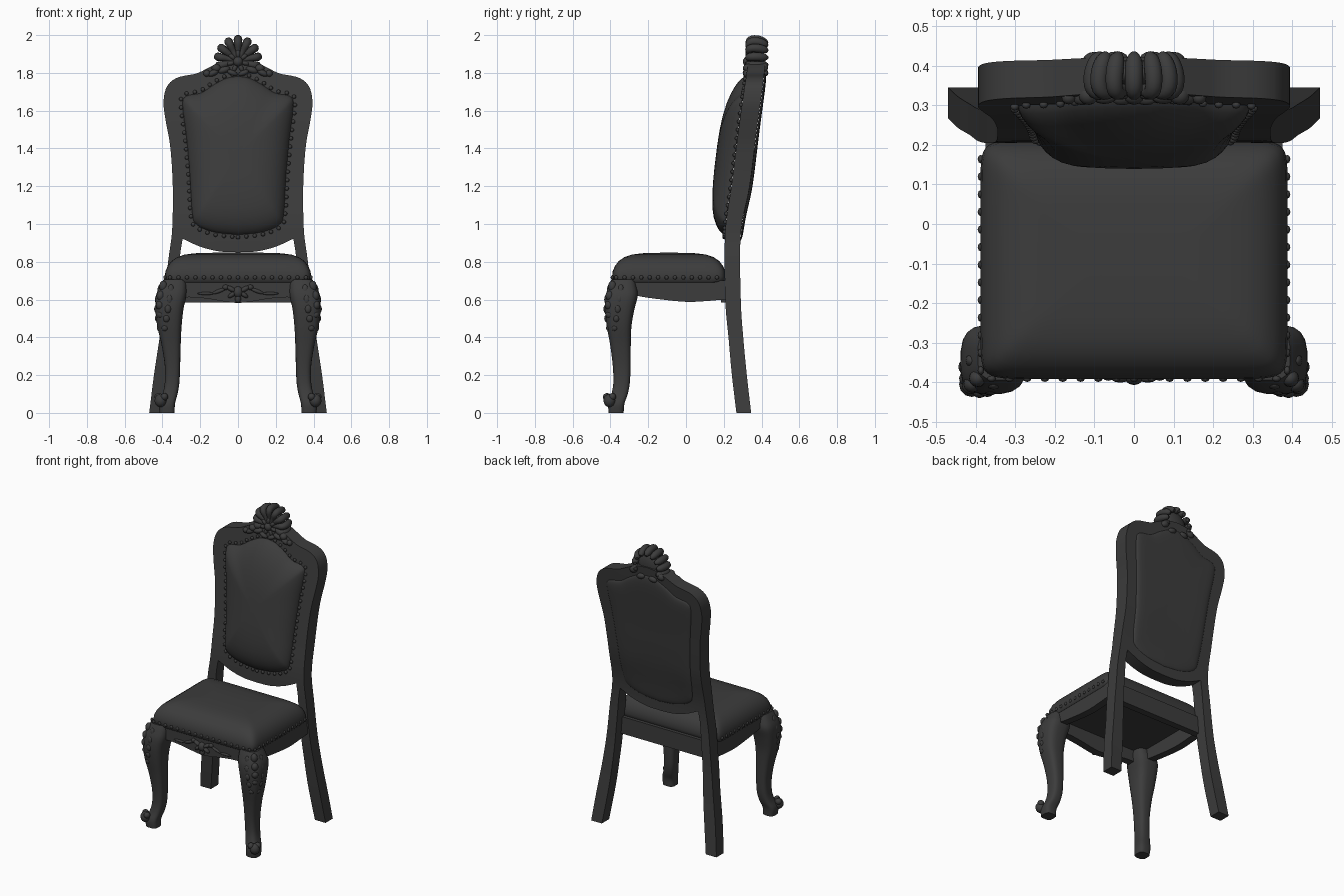
import bpy, bmesh, math
from mathutils import Vector, Matrix

if "Cube" in bpy.data.objects:
    bpy.data.objects.remove(bpy.data.objects["Cube"])

dark = bpy.data.materials.new("dark_finish")
dark.diffuse_color = (0.045, 0.045, 0.045, 1)
dark.use_nodes = True
dark.node_tree.nodes["Principled BSDF"].inputs["Base Color"].default_value = dark.diffuse_color


def finish(name, bm, angle=40):
    bmesh.ops.recalc_face_normals(bm, faces=bm.faces)
    me = bpy.data.meshes.new(name)
    bm.to_mesh(me)
    bm.free()
    ob = bpy.data.objects.new(name, me)
    bpy.context.collection.objects.link(ob)
    me.materials.append(dark)
    bpy.ops.object.select_all(action='DESELECT')
    ob.select_set(True)
    bpy.context.view_layer.objects.active = ob
    bpy.ops.object.shade_smooth_by_angle(angle=math.radians(angle))
    return ob


def spline(pts, n=5):
    """Catmull-Rom through the points."""
    p = [Vector(q) for q in pts]
    p = [2 * p[0] - p[1]] + p + [2 * p[-1] - p[-2]]
    out = []
    for a, b, c, d in zip(p, p[1:], p[2:], p[3:]):
        for i in range(n):
            t = i / n
            out.append(0.5 * (2 * b + (c - a) * t + (2 * a - 5 * b + 4 * c - d) * t * t
                              + (3 * b - a - 3 * c + d) * t ** 3))
    return out + [p[-2]]


def curve_fn(pts):
    s = spline(pts, 8)

    def f(z):
        for a, b in zip(s, s[1:]):
            if z <= b[0]:
                return a[1] + (b[1] - a[1]) * (z - a[0]) / (b[0] - a[0])
        return s[-1][1]
    return f


def mirrored(half):
    """Closed outline from a half running from x=0 round to x=0."""
    return [tuple(p) for p in half] + [(-p[0], p[1]) for p in reversed(half[1:-1])]


def prism(name, outline, place, cuts=()):
    """Extrude a (u, v) outline over w=0..1, slice it, then place it in space."""
    bm = bmesh.new()
    f = bm.faces.new([bm.verts.new((u, 0, v)) for u, v in outline])
    ext = bmesh.ops.extrude_face_region(bm, geom=[f], use_keep_orig=True)
    for v in ext['geom']:
        if isinstance(v, bmesh.types.BMVert):
            v.co.y = 1
    bmesh.ops.triangulate(bm, faces=bm.faces)
    for z in cuts:
        bmesh.ops.bisect_plane(bm, geom=bm.verts[:] + bm.edges[:] + bm.faces[:],
                               plane_co=(0, 0, z), plane_no=(0, 0, 1), dist=1e-5)
    for v in bm.verts:
        v.co = place(v.co.x, v.co.z, v.co.y)
    return finish(name, bm)


def loft(name, rings, angle=50):
    bm = bmesh.new()
    rv = [[bm.verts.new(c) for c in r] for r in rings]
    n = len(rv[0])
    for a, b in zip(rv, rv[1:]):
        for i in range(n):
            bm.faces.new((a[i], a[(i + 1) % n], b[(i + 1) % n], b[i]))
    bm.faces.new(rv[0])
    bm.faces.new(rv[-1])
    return finish(name, bm, angle)


def ring(x0, x1, y0, y1, z, p, n):
    out = []
    for i in range(n):
        a = 2 * math.pi * (i + 0.5) / n
        c, s = math.cos(a), math.sin(a)
        out.append(((x0 + x1) / 2 + (x1 - x0) / 2 * math.copysign(abs(c) ** (2 / p), c),
                    (y0 + y1) / 2 + (y1 - y0) / 2 * math.copysign(abs(s) ** (2 / p), s), z))
    return out


def balls(name, items, u=12, v=8):
    """One object of ellipsoids: (centre, radii, tilt about y)."""
    bm = bmesh.new()
    for c, r, tilt in items:
        m = Matrix.Translation(c) @ Matrix.Rotation(tilt, 4, 'Y') @ Matrix.Diagonal((*r, 1))
        bmesh.ops.create_uvsphere(bm, u_segments=u, v_segments=v, radius=1, matrix=m)
    return finish(name, bm, 60)


# Lean of the chair back: front and rear y at each height
front_y = curve_fn([(0, .267), (.2, .243), (.4, .225), (.6, .208), (.95, .207), (1.2, .24),
                    (1.5, .278), (1.76, .315), (1.95, .345)])
rear_y = curve_fn([(0, .345), (.2, .322), (.4, .303), (.6, .29), (.95, .29), (1.2, .337),
                   (1.5, .375), (1.76, .41), (1.95, .43)])

# Back frame with rear legs in one piece
outer = spline([(.47, 0), (.445, .2), (.415, .4), (.39, .6), (.37, .8), (.35, .95), (.345, 1.1),
                (.347, 1.25), (.36, 1.42), (.385, 1.56), (.394, 1.65), (.375, 1.73), (.32, 1.775),
                (.22, 1.797), (.15, 1.83), (.08, 1.86), (0, 1.87)])
inner = spline([(0, .85), (.1, .855), (.2, .88), (.293, .922)], 4)
inner += spline([(.305, .85), (.325, .6), (.35, .3), (.39, 0)], 4)
prism("back_frame", mirrored(inner + outer),
      lambda u, v, w: (u, front_y(v) + w * (rear_y(v) - front_y(v)), v),
      [i * .05 + .003 for i in range(1, 38)])

# Upholstered back pad and flat rear panel
pad_line = mirrored(spline([(0, .93), (.13, .945), (.225, .985), (.25, 1.05), (.262, 1.25), (.28, 1.45),
                            (.302, 1.63), (.285, 1.685), (.2, 1.705), (.13, 1.75), (.06, 1.785), (0, 1.795)]))


def pad(name, scale, base, height, power):
    rings = []
    for s in (1, .99, .97, .93, .87, .78, .66, .5, .33, .15, .03):
        h = height * (1 - s ** power) ** .65
        r = []
        for x, z in pad_line:
            zz = 1.36 + (z - 1.36) * s * scale
            r.append((x * s * scale, base(zz) - h, zz))
        rings.append(r)
    loft(name, rings)


pad("back_pad", .97, lambda z: front_y(z) - .002, .1, 3)
pad("rear_panel", 1.04, lambda z: rear_y(z) + .001, -.014, 14)

# Seat cushion
loft("seat", [ring(-.388 + d, .388 - d, -.392 + d, .212 - d, z, 14, 64) for d, z in
              ((.012, .69), (.004, .70), (0, .72), (.004, .75), (.016, .778), (.035, .803),
               (.065, .824), (.105, .838), (.16, .845), (.26, .848))])

# Shaped seat rails
front_low = spline([(-.34, .61), (-.24, .612), (-.15, .603), (0, .582), (.15, .603), (.24, .612), (.34, .61)])
side_low = spline([(-.33, .64), (-.25, .618), (-.15, .603), (0, .588), (.12, .593), (.215, .602)])
prism("front_rail", [tuple(p) for p in front_low] + [(.34, .70), (-.34, .70)],
      lambda u, v, w: (u, -.38 + .05 * w, v))
for s, side in ((-1, "left"), (1, "right")):
    prism("side_rail_" + side, [tuple(p) for p in side_low] + [(.215, .70), (-.33, .70)],
          lambda u, v, w: (s * (.375 - .05 * w), u, v))
prism("rear_rail", [(-.34, .585), (.34, .585), (.34, .70), (-.34, .70)],
      lambda u, v, w: (u, .185 + .045 * w, v))

# Cabriole front legs: z, x inside, x outside, y front, y rear
leg = spline([(0, .335, .415, -.41, -.33), (.05, .333, .42, -.412, -.325), (.1, .32, .40, -.395, -.308),
              (.16, .31, .388, -.385, -.297), (.25, .306, .388, -.388, -.293), (.36, .303, .405, -.402, -.292),
              (.46, .298, .428, -.42, -.288), (.55, .288, .438, -.43, -.272), (.62, .272, .435, -.426, -.255),
              (.67, .27, .415, -.41, -.262), (.705, .275, .395, -.395, -.27)], 4)
for s, side in ((-1, "left"), (1, "right")):
    rings = []
    for z, xi, xo, yf, yr in leg:
        rings.append([(s * x, y, zz) for x, y, zz in ring(xi, xo, yf, yr, z, 3.2, 20)])
    loft("front_leg_" + side, rings)
    # Toe scroll and carved leaves on the knee
    carve = [((s * .41, -.405, .065), (.032, .032, .035), 0), ((s * .42, -.39, .085), (.022, .02, .02), 0),
             ((s * .39, -.418, .085), (.02, .022, .02), 0)]
    for i in range(5):
        z, k = .67 - i * .05, .03 - i * .003
        d = (0, .014, .018, .014, .004)[i]
        carve += [((s * (.395 + d), -.39 - d, z), (.022, .022, k), 0),
                  ((s * (.41 + d), -.345 + i * -.008, z - .02), (.016, .018, k), 0),
                  ((s * (.355 + i * .008), -.405 - d, z - .02), (.018, .014, k), 0)]
    balls("leg_carving_" + side, carve)

# Carved ornament at the middle of the front rail
orn = [((0, -.385, .64), (.025, .022, .03), 0), ((0, -.382, .603), (.016, .018, .022), 0)]
for s in (-1, 1):
    orn += [((s * .035, -.383, .655), (.03, .018, .013), s * -.5), ((s * .032, -.383, .625), (.025, .017, .012), s * .6),
            ((s * .065, -.382, .665), (.017, .014, .014), 0), ((s * .10, -.38, .645), (.04, .01, .01), s * .35),
            ((s * .17, -.38, .632), (.045, .008, .008), 0)]
balls("front_rail_carving", orn)

# Nail heads round the seat and round the back pad
nails = [((-.36 + i * .045, -.391, .717), (.011, .008, .011), 0) for i in range(17)]
for s in (-1, 1):
    nails += [((s * .387, -.37 + i * .0445, .717), (.008, .011, .011), 0) for i in range(13)]
loop = [Vector(p) for p in pad_line]
gap = 0
for a, b in zip(loop, loop[1:] + loop[:1]):
    length = (b - a).length
    while gap < length:
        p = a.lerp(b, gap / length)
        nails.append(((p.x, front_y(p.y) - .004, p.y), (.011, .01, .011), 0))
        gap += .0445
    gap -= length
balls("nail_heads", nails, 8, 6)

# Crest shell: fluted lobes that fan out and curl backward
cu = bpy.data.curves.new("crest_shell", 'CURVE')
cu.dimensions = '3D'
cu.bevel_depth = 1
cu.bevel_resolution = 3
cu.use_fill_caps = True
for i in range(9):
    a = math.radians(-14 + 26 * i)
    big = .92 + .08 * math.sin(a)
    path = spline([(.02, .335, .012), (.06, .338, .016), (.098, .333, .02), (.114, .35, .022),
                   (.112, .385, .023), (.1, .415, .02), (.088, .43, .01)], 3)
    sp = cu.splines.new('POLY')
    sp.points.add(len(path) - 1)
    for q, (r, y, w) in zip(sp.points, path):
        q.co = (math.cos(a) * r * big, y, 1.863 + math.sin(a) * r * big, 1)
        q.radius = w
ob = bpy.data.objects.new("crest_shell", cu)
bpy.context.collection.objects.link(ob)
cu.materials.append(dark)
bpy.ops.object.select_all(action='DESELECT')
ob.select_set(True)
bpy.context.view_layer.objects.active = ob
bpy.ops.object.convert(target='MESH')
bpy.ops.object.shade_smooth_by_angle(angle=math.radians(50))

# Crest backing, rosette and side leaves
crest = [((0, .38, 1.875), (.09, .035, .09), 0), ((0, .325, 1.86), (.026, .024, .026), 0)]
for i in range(7):
    a = math.radians(90 + i * 360 / 7)
    crest.append(((.04 * math.cos(a), .332, 1.86 + .04 * math.sin(a)), (.024, .018, .013), -a))
for s in (-1, 1):
    crest += [((s * .075, .325, 1.815), (.035, .022, .018), s * .3), ((s * .115, .325, 1.825), (.025, .024, .022), 0),
              ((s * .13, .32, 1.80), (.032, .02, .016), s * .5), ((s * .165, .32, 1.797), (.018, .018, .018), 0),
              ((s * .03, .318, 1.80), (.03, .018, .014), s * -.4), ((s * .10, .415, 1.83), (.03, .02, .022), s * .4),
              ((s * .045, .42, 1.80), (.03, .016, .018), s * .2)]
balls("crest_carving", crest)
